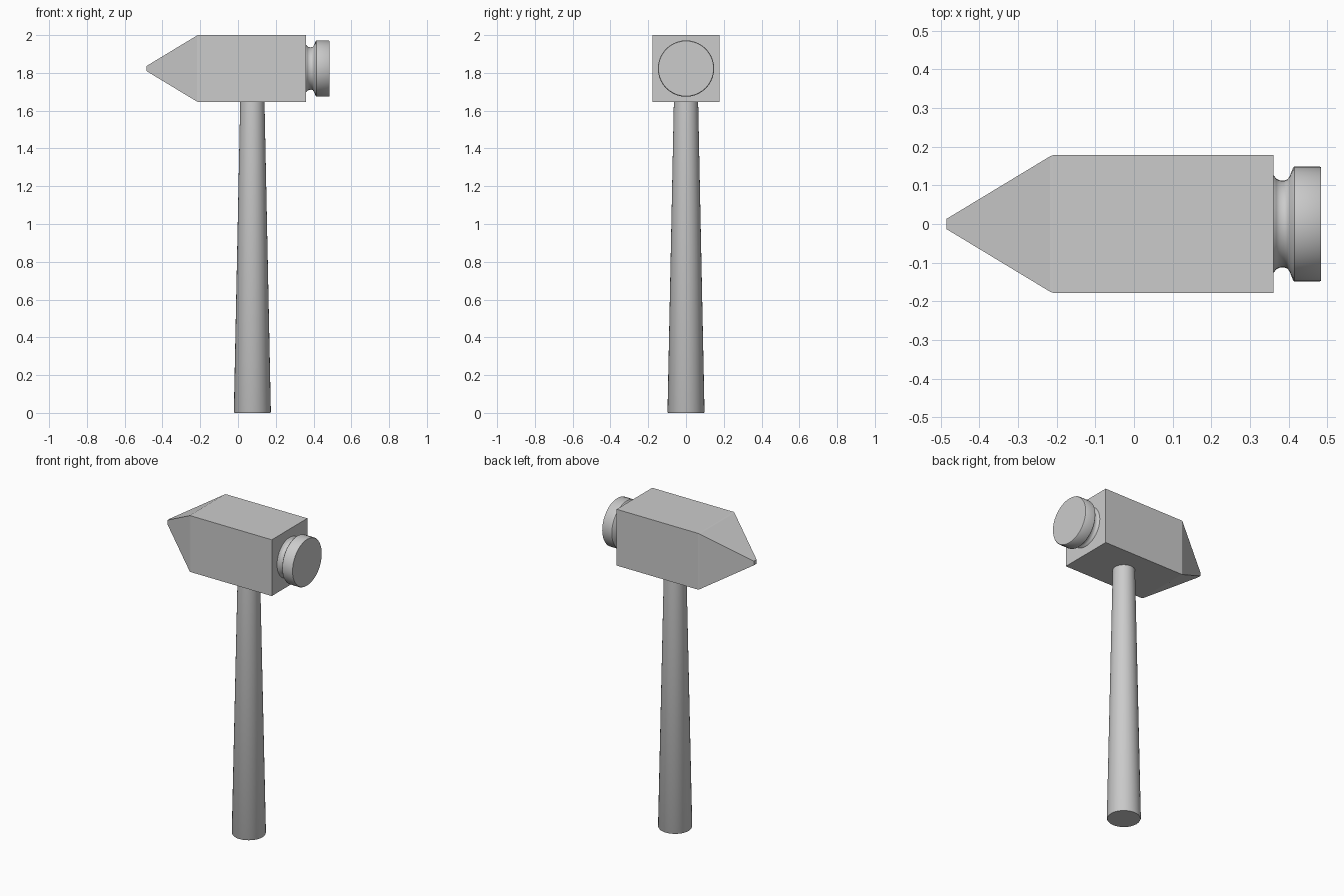
import bpy, bmesh
from math import sin, cos, pi, radians

if "Cube" in bpy.data.objects:
    bpy.data.objects.remove(bpy.data.objects["Cube"])

HEAD_Z = 1.823


def make_object(name, bm, smooth=None):
    bmesh.ops.recalc_face_normals(bm, faces=bm.faces)
    mesh = bpy.data.meshes.new(name)
    bm.to_mesh(mesh)
    bm.free()
    obj = bpy.data.objects.new(name, mesh)
    bpy.context.collection.objects.link(obj)
    if smooth:
        bpy.ops.object.select_all(action='DESELECT')
        obj.select_set(True)
        bpy.context.view_layer.objects.active = obj
        bpy.ops.object.shade_smooth_by_angle(angle=radians(smooth))
    return obj


def loft(name, rings, smooth=None):
    """Skin a list of equal-sized point rings and cap both ends."""
    bm = bmesh.new()
    loops = [[bm.verts.new(p) for p in ring] for ring in rings]
    n = len(loops[0])
    for a, b in zip(loops, loops[1:]):
        for i in range(n):
            j = (i + 1) % n
            bm.faces.new((a[i], a[j], b[j], b[i]))
    bm.faces.new(loops[0])
    bm.faces.new(loops[-1])
    return make_object(name, bm, smooth)


def square(x, h):
    return [(x, sy * h, HEAD_Z + sz * h) for sy, sz in ((-1, -1), (1, -1), (1, 1), (-1, 1))]


def circle_x(x, r, n=40):
    return [(x, r * cos(2 * pi * i / n), HEAD_Z + r * sin(2 * pi * i / n)) for i in range(n)]


def circle_z(z, r, n=32):
    return [(0.076 + r * cos(2 * pi * i / n), r * sin(2 * pi * i / n), z) for i in range(n)]


# Square head block tapering to a blunt pyramid point
loft("hammer_head", [square(-0.485, 0.013), square(-0.217, 0.175), square(-0.209, 0.178),
                     square(0.361, 0.178)])

# Round striking face with its grooved neck
profile = [(0.355, 0.127), (0.362, 0.125), (0.368, 0.117), (0.376, 0.113), (0.388, 0.112),
           (0.396, 0.115), (0.402, 0.122), (0.411, 0.145), (0.415, 0.149),
           (0.480, 0.149), (0.484, 0.146)]
loft("striking_face", [circle_x(x, r) for x, r in profile], smooth=40)

# Tapered handle, seated slightly into the head
loft("handle", [circle_z(0, 0.095), circle_z(0.006, 0.098), circle_z(1.66, 0.064)], smooth=40)
